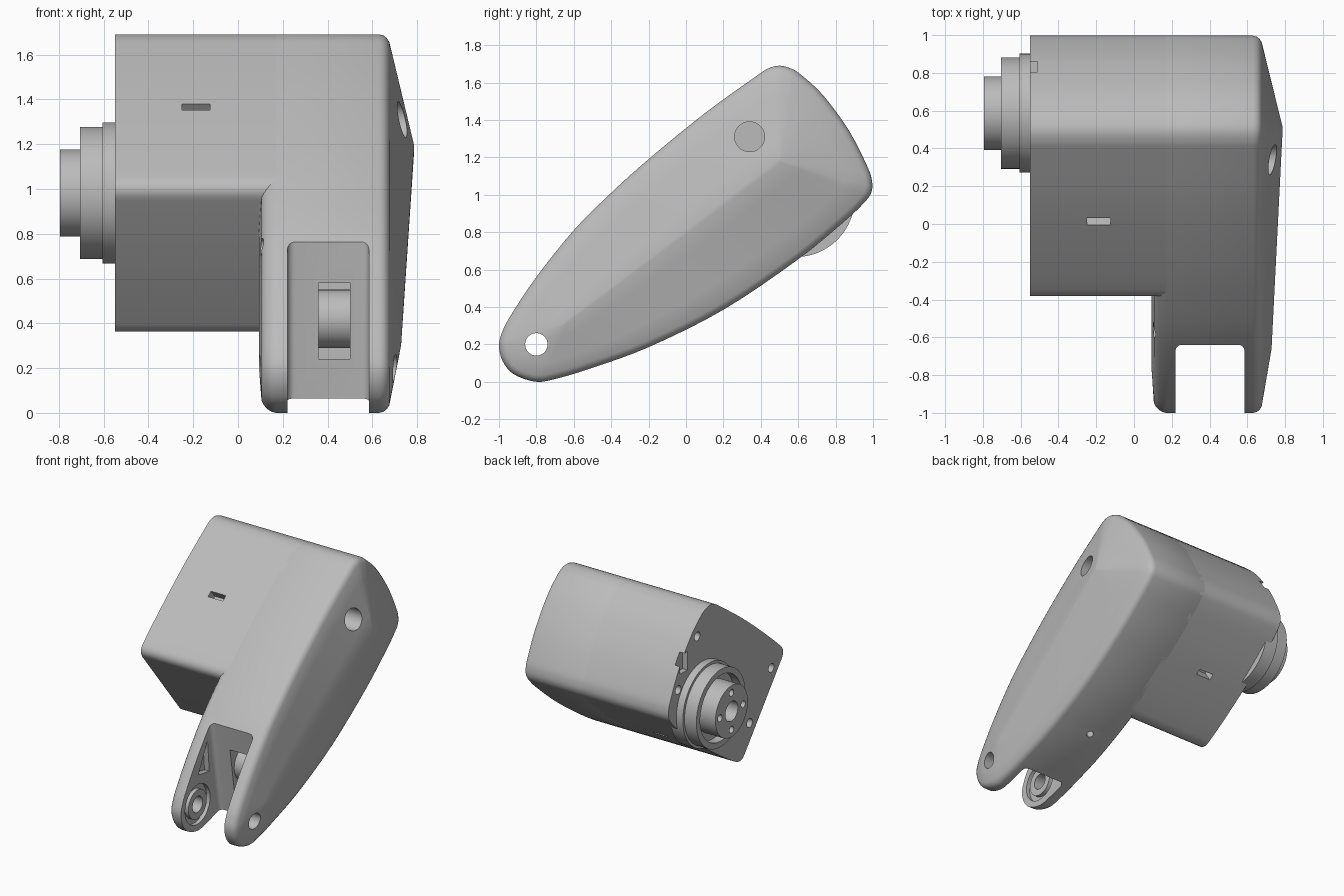
import bpy, bmesh, math
from mathutils import Vector, Matrix

if "Cube" in bpy.data.objects:
    bpy.data.objects.remove(bpy.data.objects["Cube"])

grey = bpy.data.materials.new("matte grey")
grey.use_nodes = True
grey.diffuse_color = (0.5, 0.5, 0.5, 1)
grey.node_tree.nodes["Principled BSDF"].inputs["Base Color"].default_value = (0.5, 0.5, 0.5, 1)


def make(name, bm):
    bmesh.ops.recalc_face_normals(bm, faces=bm.faces[:])
    mesh = bpy.data.meshes.new(name)
    bm.to_mesh(mesh)
    bm.free()
    mesh.materials.append(grey)
    obj = bpy.data.objects.new(name, mesh)
    bpy.context.collection.objects.link(obj)
    return obj


def loft(name, loops, bevel=0):
    """Skin a list of equal loops and close both ends."""
    bm = bmesh.new()
    rings = [[bm.verts.new(p) for p in loop] for loop in loops]
    n = len(rings[0])
    for a, b in zip(rings, rings[1:]):
        for i in range(n):
            bm.faces.new((a[i], a[(i + 1) % n], b[(i + 1) % n], b[i]))
    bm.faces.new(rings[0])
    bm.faces.new(rings[-1])
    if bevel:
        bmesh.ops.recalc_face_normals(bm, faces=bm.faces[:])
        bmesh.ops.bevel(bm, geom=bm.edges[:], offset=bevel, segments=4,
                        profile=0.5, affect='EDGES')
    return make(name, bm)


def at_x(points, x):
    return [Vector((x, p[0], p[1])) for p in points]


def prism(name, points, x0, x1, bevel=0):
    return loft(name, [at_x(points, x0), at_x(points, x1)], bevel)


def rod(name, a, b, r, segments=40):
    a, b = Vector(a), Vector(b)
    bm = bmesh.new()
    turn = (b - a).to_track_quat('Z', 'Y').to_matrix().to_4x4()
    bmesh.ops.create_cone(bm, cap_ends=True, segments=segments, radius1=r, radius2=r,
                          depth=(b - a).length,
                          matrix=Matrix.Translation((a + b) / 2) @ turn)
    return make(name, bm)


def x_rod(name, centre, x0, x1, r):
    return rod(name, (x0, *centre), (x1, *centre), r)


def box(centre, size, tilt=0):
    bm = bmesh.new()
    bmesh.ops.create_cube(bm, size=1, matrix=Matrix.Translation(centre)
                          @ Matrix.Rotation(tilt, 4, 'X') @ Matrix.Diagonal((*size, 1)))
    return make("cutter", bm)


def lathe(name, profile, centre, segments=64):
    """Turn (x, radius) points around an axis along x."""
    bm = bmesh.new()
    verts = [bm.verts.new((x, centre[0], centre[1] + r)) for x, r in profile]
    edges = [bm.edges.new(pair) for pair in zip(verts, verts[1:])]
    bmesh.ops.spin(bm, geom=verts + edges, cent=(0, *centre), axis=(1, 0, 0),
                   angle=math.tau, steps=segments)
    bmesh.ops.remove_doubles(bm, verts=bm.verts[:], dist=0.0005)
    return make(name, bm)


def carve(obj, cutters):
    for cutter in cutters:
        cutter.hide_render = True
        mod = obj.modifiers.new("cut", 'BOOLEAN')
        mod.operation, mod.solver, mod.object = 'DIFFERENCE', 'EXACT', cutter
    graph = bpy.context.evaluated_depsgraph_get()
    mesh = bpy.data.meshes.new_from_object(obj.evaluated_get(graph))
    obj.modifiers.clear()
    obj.data = mesh
    for cutter in cutters:
        bpy.data.objects.remove(cutter)


def spline(points, steps=4):
    out, n = [], len(points)
    for i in range(n):
        a, b, c, d = (Vector(points[(i + k) % n]) for k in (-1, 0, 1, 2))
        for s in range(steps):
            t = s / steps
            out.append(0.5 * (2 * b + (c - a) * t + (2 * a - 5 * b + 4 * c - d) * t * t
                              + (3 * b - a - 3 * c + d) * t ** 3))
    return out


# Side outline (y, z): tip, underside, back, top
outline = spline([
    (-0.92, 0.04), (-0.8, 0), (-0.68, 0.02), (-0.5, 0.075), (-0.2, 0.185), (0.2, 0.385),
    (0.6, 0.655), (0.85, 0.86), (0.95, 0.955), (0.99, 1.01), (0.995, 1.07), (0.97, 1.15),
    (0.87, 1.345), (0.73, 1.535), (0.61, 1.645), (0.56, 1.675), (0.5, 1.69), (0.44, 1.675),
    (0.37, 1.63), (0.1, 1.435), (-0.2, 1.19), (-0.4, 1.01), (-0.6, 0.81), (-0.8, 0.56),
    (-0.94, 0.35), (-0.985, 0.26), (-1, 0.19), (-0.98, 0.11)])


def inset(points, d):
    n, out = len(points), []
    for i, p in enumerate(points):
        t = (points[(i + 1) % n] - points[i - 1]).normalized()
        out.append(p + d * Vector((-t.y, t.x)))
    return out


# Long arm with rounded edges and a ridged outer side
ridge_a, ridge_b = Vector((-0.65, 0.31)), Vector((0.5, 1.18))
ridge = ridge_b - ridge_a


def toward_ridge(points, t, x, dome):
    loop = []
    for p in points:
        s = min(1, max(0, (p - ridge_a).dot(ridge) / ridge.length_squared))
        q = p.lerp(ridge_a + ridge * s, t)
        peak = 0.73 + 0.06 * s if dome else 0.085
        loop.append(Vector((x + (peak - x) * t, q.x, q.y)))
    return loop


inner, outer = inset(outline, 0.055), inset(outline, 0.035)
loops = [toward_ridge(inner, t, 0.105, False) for t in (0.6, 0.3)]
loops += [at_x(inset(outline, d), x) for d, x in
          ((0.055, 0.105), (0.035, 0.115), (0.018, 0.13), (0.005, 0.15), (0, 0.17),
           (0, 0.63), (0.005, 0.65), (0.017, 0.665), (0.035, 0.676))]
loops += [toward_ridge(outer, t, 0.676, True) for t in (0.25, 0.5, 0.75, 0.97)]
arm = loft("arm_housing", loops)

pivot = (-0.8, 0.2)
groove = lathe("cutter", [(0.19, 0.11), (0.19, 0.15), (0.25, 0.15), (0.25, 0.11), (0.19, 0.11)], pivot)
carve(arm, [
    prism("cutter", [(-1.3, -0.2), (-0.488, -0.2), (-0.708, 1.2), (-1.3, 1.2)], 0.22, 0.585, 0.035),
    x_rod("cutter", pivot, 0, 0.9, 0.06),
    x_rod("cutter", (0.34, 1.31), 0.6, 0.9, 0.08),
    x_rod("cutter", (-0.56, 0.74), 0, 0.18, 0.04),
    rod("cutter", (0.34, -0.06, 0.18), (0.34, -0.14, 0.34), 0.025),
    box((0.43, -0.5, 0.41), (0.14, 0.36, 0.34)),
    prism("cutter", [(-0.79, 0.42), (-0.66, 0.4), (-0.68, 0.64)], 0.18, 0.25),
    groove])
x_rod("inner_roller", (-0.43, 0.42), 0.34, 0.52, 0.13)

# Wide motor housing: the same outline cut square across, with rounded corners
across, limit = Vector((0.781, 0.625)), 0.31
kept = [p for p in outline if p.dot(across) > limit + 0.06]


def corner(p, q):
    way = (p - q).normalized()
    return p + way * ((limit - p.dot(across)) / way.dot(across))


def bend(a, b, c):
    return [a.lerp(b, t / 6).lerp(b.lerp(c, t / 6), t / 6) for t in range(1, 7)]


low, high = corner(kept[0], kept[1]), corner(kept[-1], kept[-2])
down = (low - high).normalized() * 0.07
section = kept + bend(kept[-1], high, high + down) + [low - down] + bend(low - down, low, kept[0])[:-1]
housing = prism("motor_housing", section, -0.55, 0.2)
screws = [(0.65, 1.51), (-0.24, 0.93), (0.02, 0.61), (0.88, 1.19)]
carve(housing, [x_rod("cutter", p, -0.7, -0.45, 0.033) for p in screws] + [
    box((-0.187, 0.01, 1.37), (0.125, 0.045, 0.16), 0.69),
    box((-0.187, 0.57, 0.645), (0.125, 0.045, 0.16), 0.59),
    box((-0.555, 0.815, 1.37), (0.09, 0.09, 0.14))])

# Stepped output drive with a recessed ring and bolted hub
axle = (0.587, 0.982)
drive = lathe("output_drive", [
    (-0.5, 0), (-0.5, 0.315), (-0.605, 0.315), (-0.605, 0.295), (-0.705, 0.295),
    (-0.705, 0.25), (-0.64, 0.25), (-0.64, 0.195), (-0.795, 0.195), (-0.795, 0.075),
    (-0.68, 0.075), (-0.68, 0)], axle)
bolts = []
for k in range(4):
    a = k * math.pi / 2
    spot = (axle[0] + 0.14 * math.cos(a), axle[1] + 0.14 * math.sin(a))
    bolts.append(x_rod("cutter", spot, -0.9, -0.72, 0.026))
carve(drive, bolts)

# Smooth shading with crisp edges
for obj in bpy.context.scene.objects:
    obj.select_set(obj.type == 'MESH')
bpy.context.view_layer.objects.active = arm
bpy.ops.object.shade_smooth_by_angle(angle=math.radians(35))
